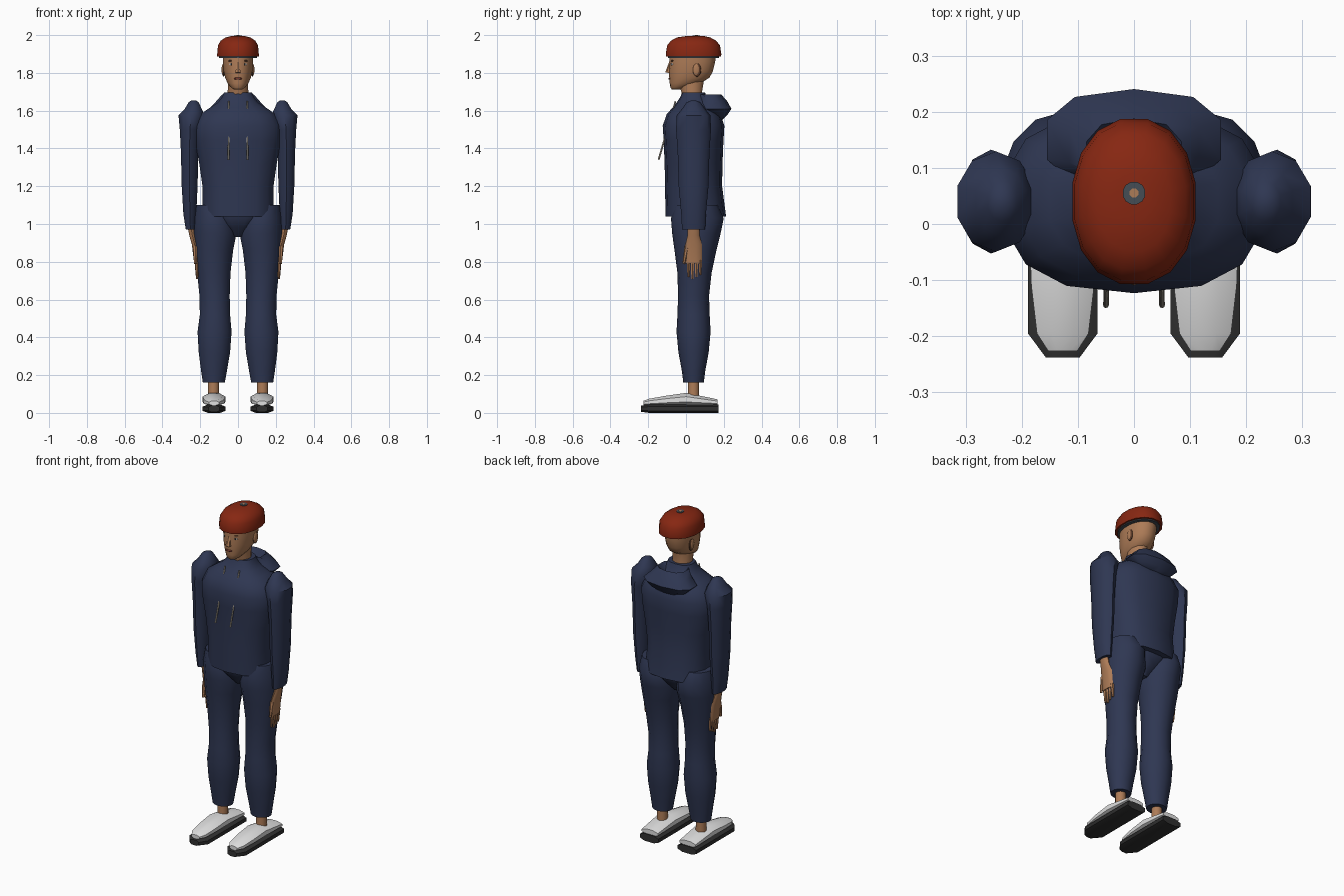
import bpy, bmesh
from math import cos, sin, pi
from mathutils import Vector

cube = bpy.data.objects.get("Cube")
if cube:
    bpy.data.objects.remove(cube)

spine = .04  # depth of the body's centre line


def material(name, *rgb):
    made = bpy.data.materials.new(name)
    made.use_nodes = True
    made.diffuse_color = (*rgb, 1)
    made.node_tree.nodes["Principled BSDF"].inputs["Base Color"].default_value = (*rgb, 1)
    return made


navy = material("navy cloth", .028, .038, .085)
red = material("rust red", .24, .02, .006)
skin = material("tan skin", .42, .2, .095)
brown = material("dark brown", .1, .04, .02)
lip = material("lip red", .19, .045, .03)
white = material("shoe white", .75, .75, .75)
black = material("sole black", .03, .03, .03)
grey = material("lining grey", .06, .075, .09)
beige = material("cord beige", .42, .38, .32)


def finish(name, bm, colour, crease=.75):
    bmesh.ops.recalc_face_normals(bm, faces=bm.faces)
    mesh = bpy.data.meshes.new(name)
    bm.to_mesh(mesh)
    bm.free()
    mesh.materials.append(colour)
    mesh.shade_smooth()
    mesh.set_sharp_from_angle(angle=crease)
    part = bpy.data.objects.new(name, mesh)
    bpy.context.collection.objects.link(part)
    return part


def ring(at, wide, deep=None, x=0, y=spine):
    """One cross-section: position along the axis, half sizes and centre."""
    return at, wide, deep or wide, x, y


def loft(name, colour, *rings, sides=12, power=2, along_y=False, side=1, crease=.75):
    """Skin a row of rounded cross-sections and cap both ends."""
    bm = bmesh.new()
    grow = cos(pi / sides) ** (-2 / power)

    def bulge(value):
        size = grow * abs(value) ** (2 / power)
        return size if value > 0 else -size

    loops = []
    for at, wide, deep, x, y in rings:
        loop = []
        for step in range(sides):
            turn = 2 * pi * (step + .5) / sides
            across = side * (x + wide * bulge(cos(turn)))
            other = y + deep * bulge(sin(turn))
            place = (across, at, other) if along_y else (across, other, at)
            loop.append(bm.verts.new(place))
        loops.append(loop)
    for low, high in zip(loops, loops[1:]):
        for step in range(sides):
            after = (step + 1) % sides
            bm.faces.new((low[step], low[after], high[after], high[step]))
    bm.faces.new(loops[0])
    bm.faces.new(loops[-1])
    return finish(name, bm, colour, crease)


def blob(name, colour, location, scale, turn=0):
    bm = bmesh.new()
    bmesh.ops.create_uvsphere(bm, u_segments=12, v_segments=8, radius=1)
    part = finish(name, bm, colour, pi / 2)
    part.location, part.scale, part.rotation_euler.z = location, scale, turn


def rod(name, colour, start, end, thick, thin, sides=8):
    start, end = Vector(start), Vector(end)
    length = (end - start).length
    bm = bmesh.new()
    bmesh.ops.create_cone(bm, cap_ends=True, segments=sides,
                          radius1=thick, radius2=thin, depth=length)
    part = finish(name, bm, colour)
    part.location = (start + end) / 2
    part.rotation_euler = (end - start).to_track_quat("Z", "Y").to_euler()


# Jacket body with raised collar
loft("jacket", navy,
     ring(at=1.04, wide=.19, deep=.157, y=.052),
     ring(at=1.2, wide=.188, deep=.148),
     ring(at=1.32, wide=.205, deep=.15),
     ring(at=1.44, wide=.228, deep=.155),
     ring(at=1.52, wide=.23, deep=.16),
     ring(at=1.58, wide=.2, deep=.14),
     ring(at=1.615, wide=.15, deep=.11),
     ring(at=1.64, wide=.11, deep=.09),
     ring(at=1.67, wide=.085, deep=.07),
     ring(at=1.695, wide=.075, deep=.06),
     sides=14, power=2.5)

# Folded hood with a dip in the middle
loft("hood", navy,
     ring(at=1.55, wide=.06, deep=.03, y=.16),
     ring(at=1.575, wide=.12, deep=.05, y=.165),
     ring(at=1.61, wide=.155, deep=.087, y=.15),
     ring(at=1.65, wide=.115, deep=.075, y=.14),
     ring(at=1.685, wide=.085, deep=.065, y=.12),
     ring(at=1.645, wide=.05, deep=.04, y=.12),
     sides=10, power=2.5)

# Trouser seat, narrowing to the crotch
loft("trouser_seat", navy,
     ring(at=1.12, wide=.17, deep=.13, y=.05),
     ring(at=1.03, wide=.14, deep=.125, y=.05),
     ring(at=.98, wide=.075, deep=.095, y=.05),
     ring(at=.93, wide=.025, deep=.05, y=.05), power=2.4)

# Neck, head and face
loft("neck", skin, ring(at=1.64, wide=.055), ring(at=1.7, wide=.055, y=.03),
     ring(at=1.76, wide=.05, deep=.07, y=.025))
loft("head", skin,
     ring(at=1.712, wide=.022, y=-.052),
     ring(at=1.722, wide=.036, deep=.042, y=-.04),
     ring(at=1.745, wide=.055, deep=.08, y=-.005),
     ring(at=1.775, wide=.068, deep=.105, y=.018),
     ring(at=1.81, wide=.076, deep=.115, y=.026),
     ring(at=1.86, wide=.08, deep=.12, y=.033),
     ring(at=1.93, wide=.08, deep=.12, y=.036),
     sides=18, power=2.15, crease=1.2)
rod("nose", skin, start=(0, -.094, 1.8), end=(0, -.08, 1.865), thick=.016, thin=.006, sides=6)
blob("mouth", lip, location=(0, -.087, 1.77), scale=(.023, .006, .006))

# Soft cap with lining and top button
loft("cap", red,
     ring(at=1.886, wide=.11, deep=.146),
     ring(at=1.9, wide=.11, deep=.147),
     ring(at=1.945, wide=.106, deep=.14),
     ring(at=1.97, wide=.092, deep=.12),
     ring(at=1.988, wide=.065, deep=.088),
     ring(at=1.996, wide=.03, deep=.04, y=.05), sides=16, power=2.15)
loft("cap_lining", grey, ring(at=1.88, wide=.1, deep=.135),
     ring(at=1.89, wide=.1, deep=.135), sides=16)
loft("cap_button", grey, ring(at=1.99, wide=.02, y=.055), ring(at=1.999, wide=.02, y=.055))
loft("button_centre", skin, ring(at=1.99, wide=.008, y=.055),
     ring(at=2, wide=.008, y=.055), sides=8)

for side, tag in ((1, "left"), (-1, "right")):
    # Eyes, brows and ears
    slant = side * .3
    blob(tag + "_eye", white, location=(side * .034, -.073, 1.846),
         scale=(.014, .005, .006), turn=slant)
    blob(tag + "_pupil", black, location=(side * .034, -.077, 1.846),
         scale=(.006, .004, .006), turn=slant)
    blob(tag + "_brow", brown, location=(side * .036, -.074, 1.864),
         scale=(.018, .005, .004), turn=slant)
    blob(tag + "_ear_edge", brown, location=(side * .077, .058, 1.815), scale=(.007, .022, .036))
    blob(tag + "_ear", skin, location=(side * .079, .054, 1.817), scale=(.008, .018, .031))

    # Sleeve with a peaked shoulder
    loft(tag + "_sleeve", navy,
         ring(at=.97, wide=.024, deep=.058, x=.252),
         ring(at=1.05, wide=.034, deep=.062, x=.255),
         ring(at=1.2, wide=.042, deep=.075, x=.256),
         ring(at=1.38, wide=.046, deep=.08, x=.256),
         ring(at=1.5, wide=.053, deep=.088, x=.255),
         ring(at=1.575, wide=.069, deep=.085, x=.246),
         ring(at=1.61, wide=.045, deep=.058, x=.237),
         ring(at=1.645, wide=.026, deep=.034, x=.235),
         ring(at=1.655, wide=.01, x=.235), sides=10, side=side)

    # Hand and fingers
    loft(tag + "_hand", skin,
         ring(at=1, wide=.017, deep=.03, x=.252),
         ring(at=.94, wide=.016, deep=.03, x=.242),
         ring(at=.89, wide=.015, deep=.042, x=.229),
         ring(at=.79, wide=.012, deep=.042, x=.22), sides=10, side=side)
    for finger in range(4):
        depth = .013 + finger * .021
        tip = .71 + .01 * abs(finger - 1)
        rod(tag + "_finger", skin, start=(side * .22, depth, .81),
            end=(side * .216, depth, tip), thick=.011, thin=.006, sides=6)
    rod(tag + "_thumb", skin, start=(side * .227, .005, .88),
        end=(side * .226, -.012, .79), thick=.013, thin=.007, sides=6)

    # Trouser leg and ankle
    loft(tag + "_leg", navy,
         ring(at=.16, wide=.058, deep=.053, x=.128),
         ring(at=.22, wide=.068, deep=.06, x=.127),
         ring(at=.32, wide=.083, deep=.078, x=.125),
         ring(at=.43, wide=.09, deep=.088, x=.124),
         ring(at=.52, wide=.08, deep=.083, x=.122),
         ring(at=.62, wide=.08, x=.124),
         ring(at=.74, wide=.088, x=.128, y=.045),
         ring(at=.86, wide=.102, deep=.108, x=.128, y=.05),
         ring(at=.95, wide=.114, deep=.125, x=.122, y=.055),
         ring(at=1.03, wide=.108, deep=.136, x=.128, y=.06),
         ring(at=1.1, wide=.085, deep=.11, x=.14, y=.055), sides=14, side=side)
    loft(tag + "_ankle", skin, ring(at=.07, wide=.03, x=.13),
         ring(at=.2, wide=.028, x=.13), side=side)

    # Shoe from toe to heel: dark sole and pale upper
    loft(tag + "_sole", black,
         ring(at=-.238, wide=.03, deep=.016, x=.127, y=.022),
         ring(at=-.195, wide=.062, deep=.022, x=.127, y=.022),
         ring(at=.172, wide=.062, deep=.022, x=.127, y=.022),
         sides=8, power=2.6, along_y=True, side=side)
    loft(tag + "_shoe_upper", white,
         ring(at=-.226, wide=.026, deep=.012, x=.127, y=.052),
         ring(at=-.195, wide=.046, deep=.019, x=.127, y=.056),
         ring(at=-.11, wide=.056, deep=.026, x=.127, y=.064),
         ring(at=0, wide=.06, deep=.034, x=.127, y=.072),
         ring(at=.166, wide=.054, deep=.016, x=.127, y=.056),
         sides=8, along_y=True, side=side)

    # Hood drawstring hanging down the chest
    rod(tag + "_drawstring", beige, start=(side * .048, -.056, 1.65),
        end=(side * .05, -.145, 1.34), thick=.004, thin=.005)
